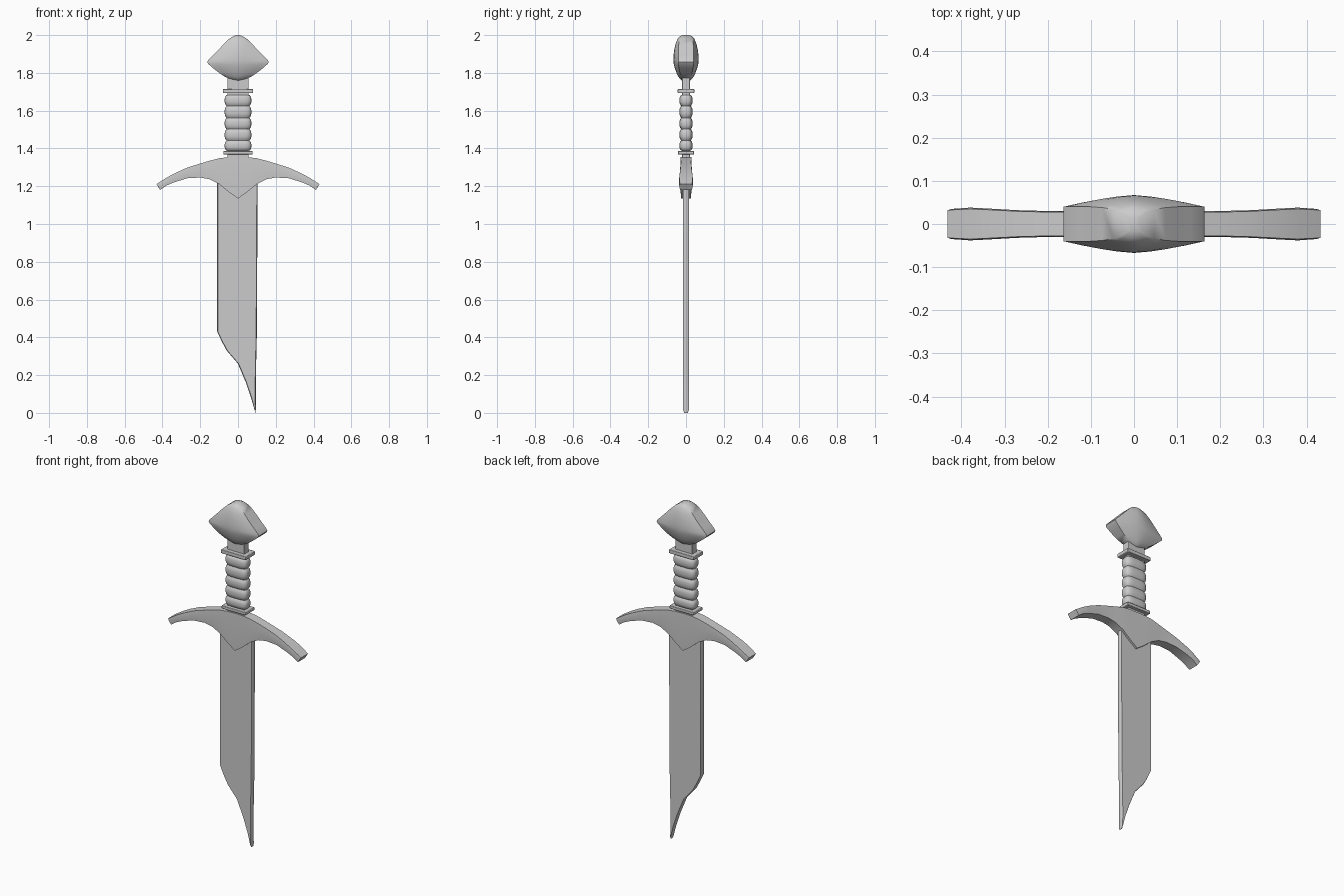
import bpy
import bmesh
import math

if "Cube" in bpy.data.objects:
    bpy.data.objects.remove(bpy.data.objects["Cube"])


def loft(name, rings, angle=35):
    """Skin a list of equal-length point rings and cap both ends."""
    bm = bmesh.new()
    loops = [[bm.verts.new(p) for p in ring] for ring in rings]
    n = len(loops[0])
    for a, b in zip(loops, loops[1:]):
        for i in range(n):
            j = (i + 1) % n
            bm.faces.new((a[i], a[j], b[j], b[i]))
    bm.faces.new(loops[0])
    bm.faces.new(loops[-1])
    bmesh.ops.recalc_face_normals(bm, faces=bm.faces)
    mesh = bpy.data.meshes.new(name)
    bm.to_mesh(mesh)
    bm.free()
    mesh.shade_smooth()
    mesh.set_sharp_from_angle(angle=math.radians(angle))
    ob = bpy.data.objects.new(name, mesh)
    bpy.context.collection.objects.link(ob)
    return ob


def block(name, hx, hy, z0, z1, bevel=0.003):
    """Box by half width, half depth and z range."""
    ring = [(-hx, -hy), (hx, -hy), (hx, hy), (-hx, hy)]
    ob = loft(name, [[(x, y, z) for x, y in ring] for z in (z0, z1)])
    mod = ob.modifiers.new("bevel", "BEVEL")
    mod.width = bevel
    mod.segments = 2
    return ob


# Blade: chamfered flat section narrowing to an off-centre broken tip
blade = []
for z, l, r in [(1.25, -.110, .104), (.43, -.110, .100), (.38, -.087, .099),
                (.33, -.060, .098), (.26, 0, .096), (.16, .042, .095),
                (.08, .069, .094), (.015, .088, .094), (0, .091, .0935)]:
    c = min(.004, (r - l) * .3)
    t = .015 if z > .01 else .009
    blade.append([(l, -.009, z), (l + c, -t, z), (r - c, -t, z), (r, -.009, z),
                  (r, .009, z), (r - c, t, z), (l + c, t, z), (l, .009, z)])
loft("blade", blade)

# Crossguard: x, top z, bottom z, half thickness (mirrored)
half = [(0, 1.355, 1.135, .030), (.05, 1.354, 1.170, .031),
        (.10, 1.348, 1.212, .031), (.15, 1.335, 1.237, .030),
        (.20, 1.320, 1.246, .030), (.27, 1.298, 1.242, .032),
        (.34, 1.266, 1.220, .036), (.38, 1.244, 1.203, .038),
        (.41, 1.224, 1.182, .036)]


def guard_ring(x, top, bottom, t, tip=0):
    mid = bottom + (top - bottom) * .55
    return [(x + tip, -t * .92, top), (x + tip / 2, -t, mid), (x, -t * .9, bottom),
            (x, t * .9, bottom), (x + tip / 2, t, mid), (x + tip, t * .92, top)]


end_r = guard_ring(.412, 1.211, 1.180, .035, .020)
end_l = [(-x, y, z) for x, y, z in end_r]
right = [guard_ring(*s) for s in half[:-1]]
left = [guard_ring(-s[0], *s[1:]) for s in half[:0:-1][1:]]
loft("crossguard", [end_l] + left + right + [end_r])

# Tang and collar plates
block("tang", .056, .021, 1.33, 1.80)
block("lower_collar", .078, .042, 1.368, 1.386)
block("upper_collar", .080, .044, 1.693, 1.715)

# Grip: stack of bulging wraps with a rounded section
edges = [1.388, 1.442, 1.502, 1.562, 1.625, 1.684]
grip = []
for z0, z1 in zip(edges, edges[1:]):
    for k in range(7):
        u = k / 6
        if k == 6 and z1 != edges[-1]:
            continue
        bulge = math.sin(math.pi * u) ** .5 if 0 < u < 1 else 0
        hx, hy = .061 + .010 * bulge, .026 + .009 * bulge
        ring = []
        for i in range(32):
            a = 2 * math.pi * i / 32
            c, s = math.cos(a), math.sin(a)
            ring.append((hx * math.copysign(abs(c) ** .55, c),
                         hy * math.copysign(abs(s) ** .65, s),
                         z0 + (z1 - z0) * u))
        grip.append(ring)
loft("grip", grip, 60)

# Pommel: z, half width, end half depth, middle half depth
pommel = []
for z, w, e, t in [(1.758, .012, .010, .018), (1.766, .038, .018, .030),
                   (1.780, .070, .026, .040), (1.800, .100, .032, .050),
                   (1.825, .132, .037, .059), (1.847, .157, .040, .065),
                   (1.857, .163, .040, .066), (1.868, .157, .040, .067),
                   (1.895, .130, .040, .066), (1.925, .101, .040, .062),
                   (1.955, .073, .038, .055), (1.980, .047, .034, .045),
                   (1.993, .027, .026, .034), (2.0, .010, .015, .018)]:
    front = []
    for i in range(9):
        u = -1 + i / 4
        front.append((w * u, -(e + (t - e) * (1 - abs(u) ** 1.5)), z))
    pommel.append(front + [(x, -y, z) for x, y, z in reversed(front)])
loft("pommel", pommel, 50)
